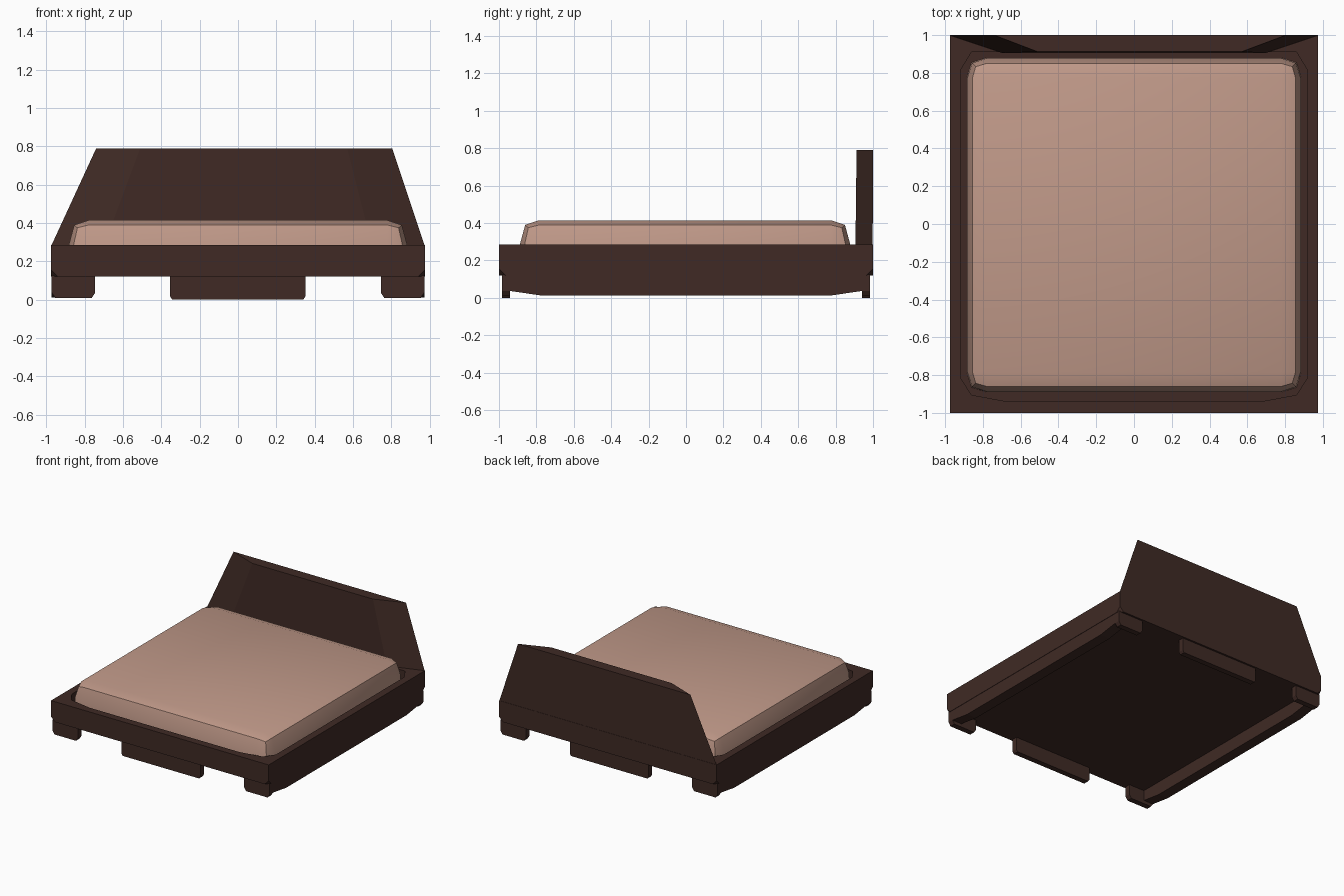
import bpy, bmesh

if "Cube" in bpy.data.objects:
    bpy.data.objects.remove(bpy.data.objects["Cube"])


def material(name, rgb):
    m = bpy.data.materials.new(name)
    m.diffuse_color = (*rgb, 1)
    m.use_nodes = True
    m.node_tree.nodes["Principled BSDF"].inputs["Base Color"].default_value = m.diffuse_color
    return m


WOOD = material("dark_wood", (0.05, 0.023, 0.018))
FABRIC = material("mattress_fabric", (0.53, 0.32, 0.25))


def loft(name, rings, mat, corner_cut=0):
    """Skin equal-length rings of points, capping both ends."""
    bm = bmesh.new()
    vs = [[bm.verts.new(p) for p in r] for r in rings]
    n = len(rings[0])
    for a, b in zip(vs, vs[1:]):
        for i in range(n):
            j = (i + 1) % n
            bm.faces.new((a[i], a[j], b[j], b[i]))
    bm.faces.new(vs[0][::-1])
    bm.faces.new(vs[-1])
    if corner_cut:
        bmesh.ops.bevel(bm, geom=vs[0], offset=corner_cut, affect='VERTICES', segments=1)
    bmesh.ops.recalc_face_normals(bm, faces=bm.faces[:])
    me = bpy.data.meshes.new(name)
    bm.to_mesh(me)
    bm.free()
    me.materials.append(mat)
    ob = bpy.data.objects.new(name, me)
    bpy.context.collection.objects.link(ob)
    return ob


def rect(x0, x1, y0, y1, z):
    return [(x0, y0, z), (x1, y0, z), (x1, y1, z), (x0, y1, z)]


# Bed frame slab with clipped lower corners and a mattress recess
frame = loft("bed_frame", [rect(-.975, .975, -1, 1, .12), rect(-.975, .975, -1, 1, .285)],
             WOOD, corner_cut=.035)
half = [(.67, -.94), (.86, -.905), (.915, -.82), (.915, .82), (.86, .91)]
outline = half + [(-x, y) for x, y in half[::-1]]
cutter = loft("recess_cutter", [[(x, y, z) for x, y in outline] for z in (.21, .4)], WOOD)
cutter.hide_render = True
cut = frame.modifiers.new("recess", 'BOOLEAN')
cut.operation, cut.object, cut.solver = 'DIFFERENCE', cutter, 'EXACT'
bpy.context.view_layer.objects.active = frame
bpy.ops.object.modifier_apply(modifier="recess")
bpy.data.objects.remove(cutter)

# Headboard, leaning inwards at the ends and narrower at the front
loft("headboard", [
    [(-.70, .906, .28), (.70, .906, .28), (.975, .998, .28), (-.975, .998, .28)],
    [(-.51, .912, .79), (.57, .912, .79), (.805, 1, .79), (-.74, 1, .79)]], WOOD)

# Side rails under the frame, with raised ends
side = [(-.97, .125), (-.96, .04), (-.77, .012), (.77, .012), (.96, .04), (.97, .125)]
for s, label in ((-1, "left"), (1, "right")):
    loft(label + "_rail", [[(s * x, y, z) for y, z in side] for x in (.885, .972)], WOOD)


# Thin base panels at both ends: two corner feet and a centre panel
def panel(name, x0, x1, bottom, bevel, s):
    prof = [(x0, .125), (x0, bottom + bevel * 1.5), (x0 + bevel, bottom),
            (x1 - bevel, bottom), (x1, bottom + bevel * 1.5), (x1, .125)]
    loft(name, [[(x, s * y, z) for x, z in prof] for y in (.94, .985)], WOOD)


for s, end in ((-1, "front"), (1, "back")):
    panel(end + "_centre_panel", -.355, .352, 0, .012, s)
    panel(end + "_left_foot", -.972, -.745, .01, .018, s)
    panel(end + "_right_foot", .745, .972, .01, .018, s)


# Mattress: tapered walls, softly rounded corners and a crowned top
def mattress_ring(r, c, z, zc):
    h = .78
    return [(x, y - .005, w) for x, y, w in (
        (h, -r, z), (c, -c, zc), (r, -h, z), (r, h, z), (c, c, zc), (h, r, z),
        (-h, r, z), (-c, c, zc), (-r, h, z), (-r, -h, z), (-c, -c, zc), (-h, -r, z))]


mattress = loft("mattress", [
    mattress_ring(.885, .86, .21, .21), mattress_ring(.882, .857, .29, .29),
    mattress_ring(.855, .838, .39, .375), mattress_ring(.78, .78, .415, .415)], FABRIC)
bm = bmesh.new()
bm.from_mesh(mattress.data)
bmesh.ops.remove_doubles(bm, verts=bm.verts[:], dist=.0005)
bm.to_mesh(mattress.data)
bm.free()
bpy.ops.object.select_all(action='DESELECT')
mattress.select_set(True)
bpy.context.view_layer.objects.active = mattress
bpy.ops.object.shade_smooth_by_angle(angle=.6)
